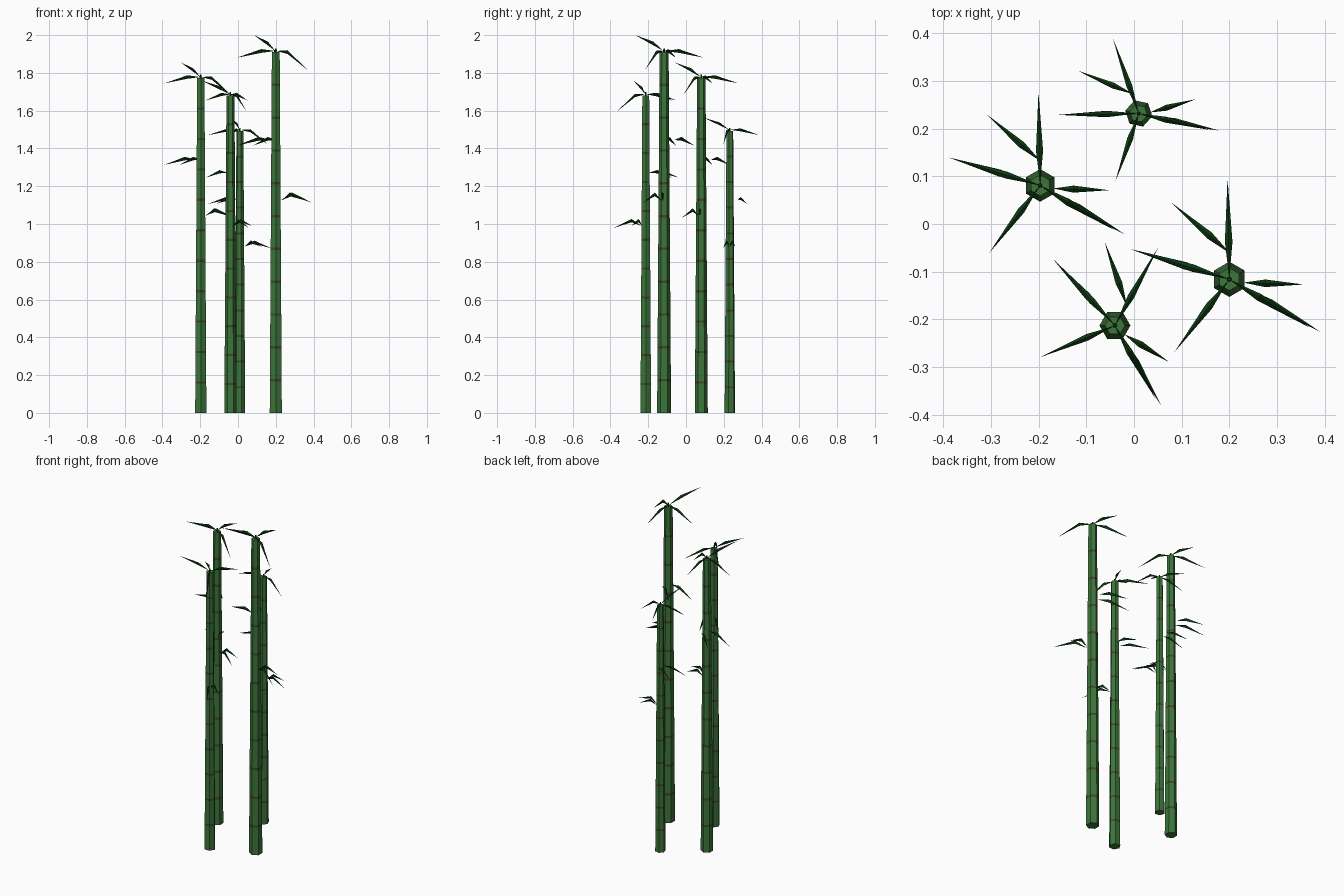
import bpy, bmesh
from math import sin, cos, pi, radians
from mathutils import Vector, Matrix

cube = bpy.data.objects.get("Cube")
if cube:
    bpy.data.objects.remove(cube)


def material(name, rgb):
    m = bpy.data.materials.new(name)
    m.use_nodes = True
    color = (*rgb, 1)
    m.diffuse_color = color
    bsdf = m.node_tree.nodes["Principled BSDF"]
    bsdf.inputs["Base Color"].default_value = color
    bsdf.inputs["Roughness"].default_value = 0.9
    return m


STALK = material("stalk green", (0.046, 0.178, 0.042))
NODE = material("node brown", (0.05, 0.06, 0.025))
LEAF = material("leaf dark green", (0.004, 0.042, 0.006))

HEIGHT, R_BASE, R_TOP, SEGMENTS = 1.91, 0.037, 0.024, 11
BAND = 0.0065


def finish(bm, name, mats, place):
    bmesh.ops.recalc_face_normals(bm, faces=bm.faces)
    mesh = bpy.data.meshes.new(name)
    bm.to_mesh(mesh)
    bm.free()
    for m in mats:
        mesh.materials.append(m)
    ob = bpy.data.objects.new(name, mesh)
    ob.matrix_world = place
    bpy.context.collection.objects.link(ob)


def stalk(name, place):
    # tapered six-sided cane with a brown band at every joint
    levels = [0.0]
    for i in range(1, SEGMENTS):
        z = HEIGHT * i / SEGMENTS
        levels += [z - BAND, z + BAND]
    levels.append(HEIGHT)
    bm = bmesh.new()
    rings = []
    for z in levels:
        r = R_BASE + (R_TOP - R_BASE) * z / HEIGHT
        rings.append([bm.verts.new((r * sin(k * pi / 3), r * cos(k * pi / 3), z))
                      for k in range(6)])
    for i, (low, high) in enumerate(zip(rings, rings[1:])):
        for k in range(6):
            j = (k + 1) % 6
            face = bm.faces.new((low[k], low[j], high[j], high[k]))
            face.material_index = i % 2
    bm.faces.new(rings[0])
    bm.faces.new(rings[-1])
    finish(bm, name, [STALK, NODE], place)


def shoot(name, place):
    # small dark bud where the top leaves meet
    bm = bmesh.new()
    bmesh.ops.create_cone(bm, cap_ends=True, segments=6, radius1=0.006, radius2=0.004,
                          depth=0.03, matrix=Matrix.Translation((0, 0, HEIGHT + 0.005)))
    finish(bm, name, [LEAF], place)


def leaf(name, place, base, tip, rise):
    # solid blade with a low ridge and a keel: narrow base, wide bend, pointed tip
    base, tip = Vector(base), Vector(tip)
    bend = base.lerp(tip, 0.36)
    bend.z = base.z + rise
    side = Vector((-(tip - base).y, (tip - base).x, 0)).normalized() * 0.008
    bm = bmesh.new()
    b, t = bm.verts.new(base), bm.verts.new(tip)
    section = [bm.verts.new(bend + s * side - Vector((0, 0, drop)))
               for s, drop in ((0, 0), (1, 0.007), (0, 0.02), (-1, 0.007))]
    for k in range(4):
        bm.faces.new((b, section[k - 1], section[k]))
        bm.faces.new((t, section[k], section[k - 1]))
    finish(bm, name, [LEAF], place)


# leaf name: base point, tip azimuth, tip reach, tip height, rise at the bend
LEAVES = {
    "top_leaf_back": ((0, 0.003, 1.916), 91, 0.212, 1.88, 0.01),
    "top_leaf_side": ((-0.003, 0.001, 1.916), 163, 0.217, 1.88, 0.01),
    "top_leaf_upright": ((-0.002, -0.003, 1.916), 233, 0.192, 2.0, 0.05),
    "top_leaf_drooping": ((0.003, -0.002, 1.916), 329, 0.197, 1.815, 0.004),
    "middle_leaf_back": ((0.002, 0.054, 1.445), 127, 0.201, 1.415, 0.016),
    "middle_leaf_side": ((-0.026, 0.008, 1.445), 163, 0.217, 1.415, 0.016),
    "lower_leaf_short": ((0.03, -0.007, 1.125), 356, 0.156, 1.125, 0.042),
    "lower_leaf_long": ((0.026, -0.015, 1.125), 330, 0.221, 1.113, 0.042),
}

# plant name: x, y, turn in degrees, scale
PLANTS = {
    "tall": (0.2, -0.116, 0, 1.0),
    "left": (-0.197, 0.081, 0, 0.928),
    "front": (-0.04, -0.213, -30, 0.88),
    "back": (0.01, 0.232, 18, 0.782),
}

for plant, (x, y, turn, size) in PLANTS.items():
    place = (Matrix.Translation((x, y, 0)) @ Matrix.Rotation(radians(turn), 4, "Z")
             @ Matrix.Scale(size, 4))
    stalk(plant + "_stalk", place)
    shoot(plant + "_shoot", place)
    for part, (base, azimuth, reach, z, rise) in LEAVES.items():
        a = radians(azimuth)
        leaf(f"{plant}_{part}", place, base, (reach * cos(a), reach * sin(a), z), rise)
